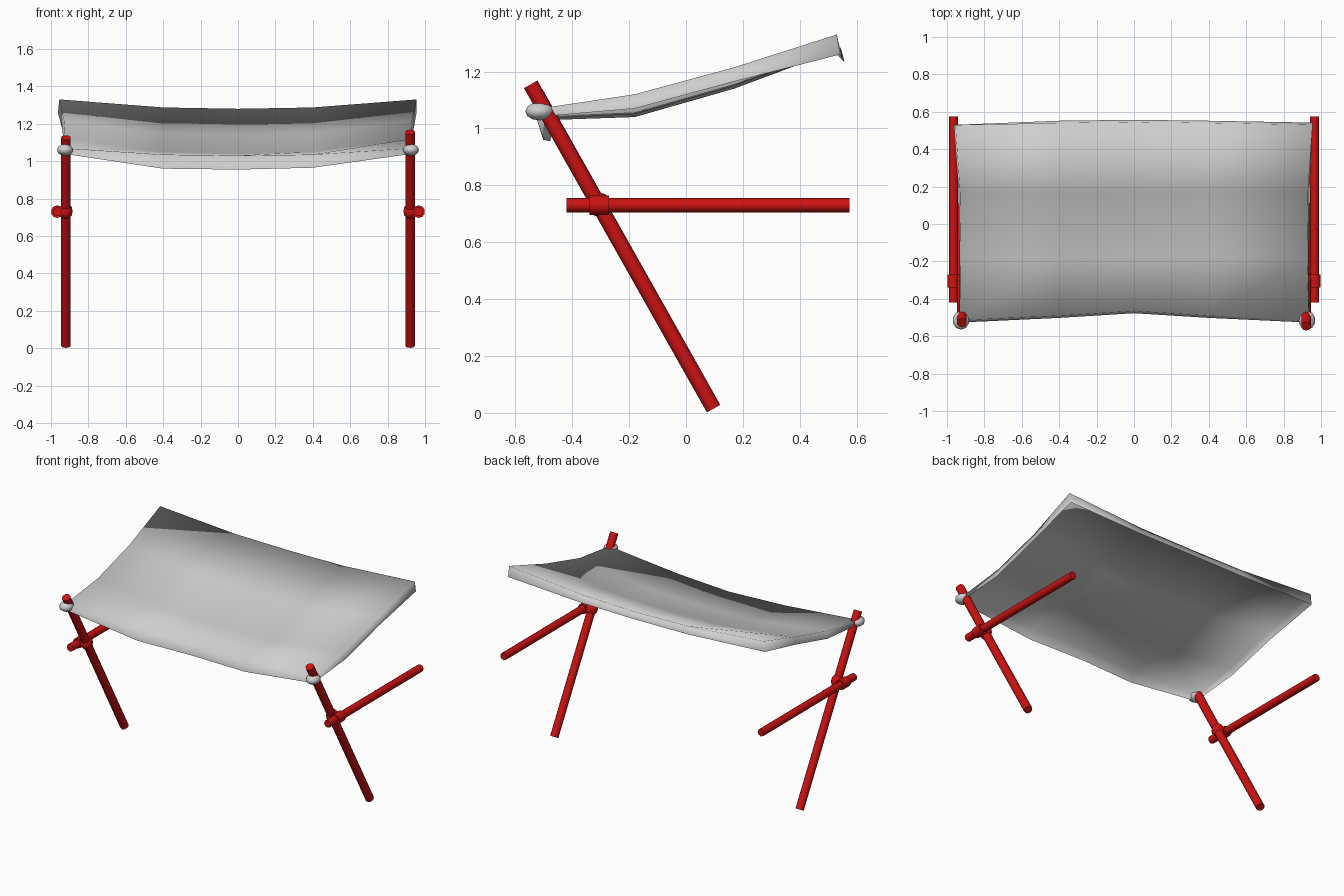
import bpy, bmesh
from mathutils import Vector

cube = bpy.data.objects.get("Cube")
if cube:
    bpy.data.objects.remove(cube, do_unlink=True)


def material(name, color):
    m = bpy.data.materials.new(name)
    m.use_nodes = True
    m.diffuse_color = (*color, 1)
    m.node_tree.nodes["Principled BSDF"].inputs["Base Color"].default_value = (*color, 1)
    return m


RED = material("red", (0.6, 0.006, 0.006))
GREY = material("light grey", (0.62, 0.62, 0.62))


def finish(obj, name, mat, angle=0.9):
    obj.name = name
    obj.data.materials.append(mat)
    bpy.ops.object.select_all(action="DESELECT")
    obj.select_set(True)
    bpy.context.view_layer.objects.active = obj
    bpy.ops.object.shade_smooth_by_angle(angle=angle)


def rod(name, a, b, radius, mat=RED, sides=10):
    a, b = Vector(a), Vector(b)
    bpy.ops.mesh.primitive_cylinder_add(vertices=sides, radius=radius, depth=(b - a).length,
                                        location=(a + b) / 2)
    obj = bpy.context.object
    obj.rotation_euler = (b - a).to_track_quat("Z", "Y").to_euler()
    finish(obj, name, mat)


def knot(name, loc, size, mat):
    bpy.ops.mesh.primitive_uv_sphere_add(segments=10, ring_count=6, radius=1, location=loc)
    obj = bpy.context.object
    obj.scale = size
    finish(obj, name, mat, 1.2)


# Leaning poles, level struts, and the joints that tie them together
for side, s, top in (("left", 1, (-0.546, 1.155)), ("right", -1, (-0.528, 1.125))):
    rod(side + "_pole", (s * 0.92, 0.097, 0.015), (s * 0.92, *top), 0.027)
    rod(side + "_strut", (s * 0.965, -0.42, 0.73), (s * 0.965, 0.575, 0.73), 0.025, sides=8)
    knot(side + "_pole_joint", (s * 0.92, -0.305, 0.732), (0.038, 0.042, 0.043), RED)
    rod(side + "_strut_collar", (s * 0.966, -0.34, 0.73), (s * 0.966, -0.27, 0.73), 0.034)
    knot(side + "_corner_knot", (s * 0.925, -0.515, 1.06), (0.045, 0.05, 0.032), GREY)

# Canopy: each row holds y and z at the middle, quarter and edge, then the edge x
rows = [
    ((-0.465, -0.49, -0.515), (1.03, 1.035, 1.07), 0.935),
    ((-0.18, -0.18, -0.18), (1.04, 1.05, 1.12), 0.925),
    ((0.17, 0.17, 0.17), (1.14, 1.15, 1.215), 0.93),
    ((0.545, 0.54, 0.53), (1.28, 1.287, 1.33), 0.955),
]
bm = bmesh.new()
grid = []
for ys, zs, edge in rows:
    grid.append([bm.verts.new((x, ys[abs(i)], zs[abs(i)]))
                 for i, x in zip(range(-2, 3), (-edge, -0.4, 0, 0.4, edge))])
for r0, r1 in zip(grid, grid[1:]):
    for i in range(4):
        bm.faces.new((r0[i], r0[i + 1], r1[i + 1], r1[i]))


def add_hem(top, drops, out):
    low = [bm.verts.new(v.co + Vector(out) + Vector((0, 0, -d))) for v, d in zip(top, drops)]
    for i in range(len(top) - 1):
        bm.faces.new((top[i], low[i], low[i + 1], top[i + 1]))


# Hanging hems along all four borders
add_hem(grid[0], (0.03, 0.075, 0.075, 0.07, 0.03), (0, -0.012, 0))
add_hem(grid[-1][::-1], (0.07, 0.05, 0.045, 0.05, 0.07), (0, 0.012, 0))
add_hem([r[-1] for r in grid], (0.03, 0.05, 0.05, 0.07), (0.008, 0, 0))
add_hem([r[0] for r in grid][::-1], (0.07, 0.05, 0.05, 0.03), (-0.008, 0, 0))
bmesh.ops.remove_doubles(bm, verts=bm.verts, dist=0.02)
bmesh.ops.recalc_face_normals(bm, faces=bm.faces)
mesh = bpy.data.meshes.new("canopy")
bm.to_mesh(mesh)
bm.free()
canopy = bpy.data.objects.new("canopy", mesh)
bpy.context.collection.objects.link(canopy)
finish(canopy, "canopy", GREY, 3.1)
